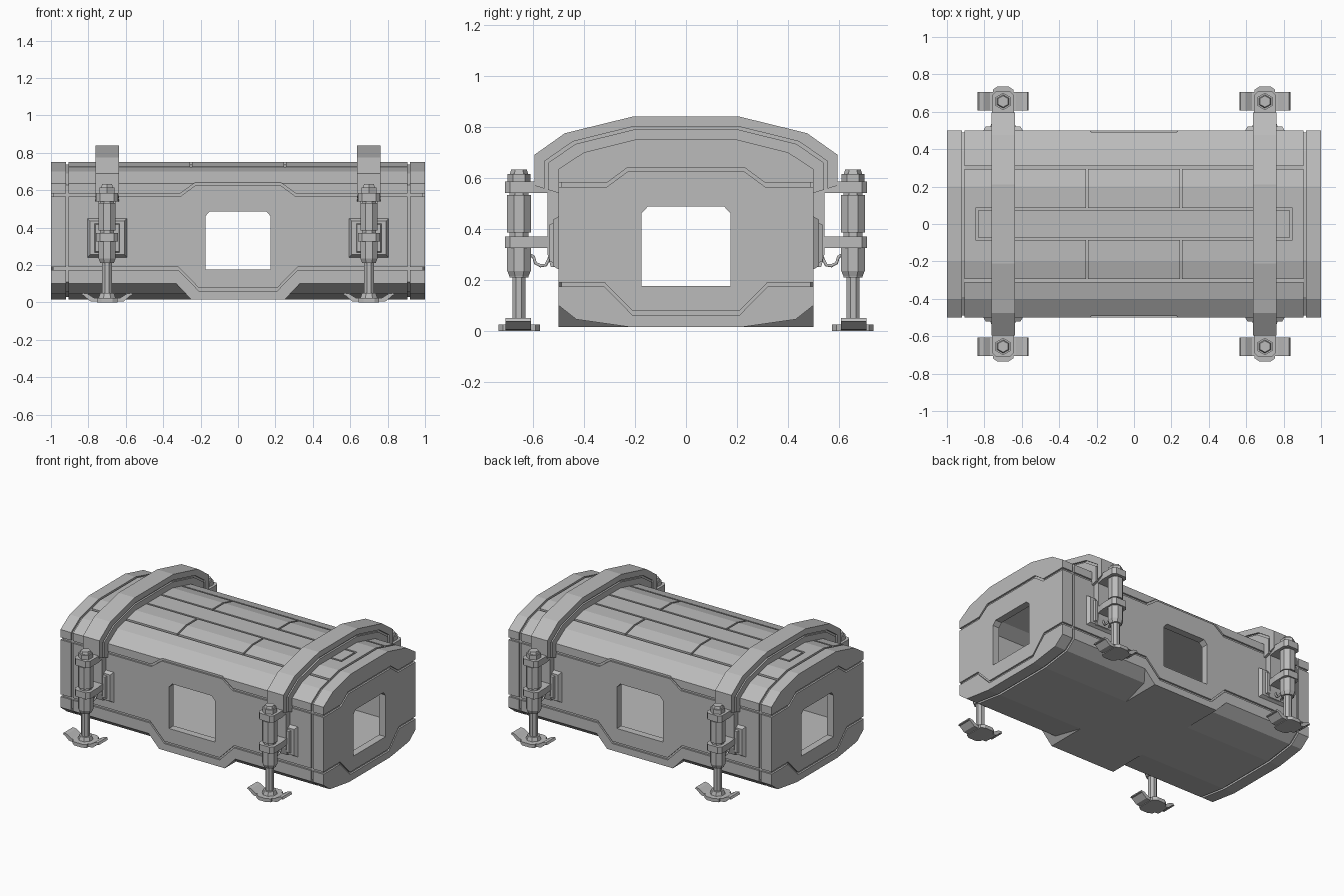
import bpy, bmesh, math
from mathutils import Vector

if "Cube" in bpy.data.objects:
    bpy.data.objects.remove(bpy.data.objects["Cube"])

GREY = (0.5, 0.5, 0.5, 1)
metal = bpy.data.materials.new("grey_metal")
metal.use_nodes = True
metal.diffuse_color = GREY
metal.node_tree.nodes["Principled BSDF"].inputs["Base Color"].default_value = GREY


def finish(name, bm):
    bmesh.ops.recalc_face_normals(bm, faces=bm.faces)
    mesh = bpy.data.meshes.new(name)
    bm.to_mesh(mesh)
    bm.free()
    mesh.materials.append(metal)
    ob = bpy.data.objects.new(name, mesh)
    bpy.context.collection.objects.link(ob)
    return ob


def prism(name, pts, axis, a, b, taper=1.0):
    """Extrude a 2D outline along an axis; taper scales the far end."""
    bm = bmesh.new()
    cu = sum(p[0] for p in pts) / len(pts)
    cv = sum(p[1] for p in pts) / len(pts)
    place = {"x": lambda u, v, w: (w, u, v),
             "y": lambda u, v, w: (u, w, v),
             "z": lambda u, v, w: (u, v, w)}[axis]
    near = [bm.verts.new(place(u, v, a)) for u, v in pts]
    far = [bm.verts.new(place(cu + (u - cu) * taper, cv + (v - cv) * taper, b))
           for u, v in pts]
    bm.faces.new(near)
    bm.faces.new(far)
    n = len(pts)
    for i in range(n):
        j = (i + 1) % n
        bm.faces.new((near[i], near[j], far[j], far[i]))
    return finish(name, bm)


def rect(u0, u1, v0, v1):
    return [(u0, v0), (u1, v0), (u1, v1), (u0, v1)]


def box(name, x0, x1, y0, y1, z0, z1):
    return prism(name, rect(x0, x1, y0, y1), "z", z0, z1)


def mirrored(half):
    """Complete a right-hand outline with its left-hand copy."""
    return half + [(-u, v) for u, v in reversed(half)]


def column(name, x, y, r, z0, z1, sides=8, taper=1.0):
    ring = [(x + r * math.cos((i + .5) * math.tau / sides),
             y + r * math.sin((i + .5) * math.tau / sides)) for i in range(sides)]
    return prism(name, ring, "z", z0, z1, taper)


# Hull: arched roof, chamfered belly
HALF = [(.22, .015), (.43, .045), (.5, .10), (.5, .635), (.40, .70), (.2, .75)]
hull = prism("hull", mirrored(HALF), "x", -1, 1)
cutters = []


def cut(ob, op="DIFFERENCE"):
    mod = hull.modifiers.new(ob.name, "BOOLEAN")
    mod.object, mod.operation, mod.solver = ob, op, "EXACT"
    ob.hide_render = True
    cutters.append(ob)


# Full-depth sill under the side doors
cut(prism("door_sill", mirrored([(.25, .015), (.335, .105)]), "y", -.5, .5), "UNION")

# Hollow interior and door openings
cabin = [(.45, .14), (.45, .61), (.37, .66), (.19, .70)]
cut(prism("cabin", mirrored(cabin), "x", -.95, .95))
door = mirrored([(.175, .175), (.175, .46), (.15, .487)])
cut(prism("side_doors", door, "y", -2, 2))
cut(prism("end_doors", door, "x", -2, 2))

# Stepped panel seams around each wall
D = .012


def seam(path, axis, surface):
    full = [(-u, v) for u, v in path] + path[::-1]
    strip = [(u, v + .008) for u, v in full] + [(u, v - .008) for u, v in full[::-1]]
    for s in (-1, 1):
        cut(prism("seam", strip, axis, s * (surface - D), s * (surface + .1)))


for axis, surface, end in (("y", .5, 1.1), ("x", 1, .6)):
    seam([(end, .573), (.31, .573), (.23, .632)], axis, surface)
    seam([(end, .182), (.32, .182), (.21, .07)], axis, surface)

# Ring seams near both ends
outer = [(u * 1.1, .38 + (v - .38) * 1.15) for u, v in mirrored(HALF)]
inner = [(u * .976, .38 + (v - .38) * .966) for u, v in mirrored(HALF)]


def ring(name, out, inn, x0, x1):
    bm = bmesh.new()
    loops = [[bm.verts.new((x, u, v)) for u, v in pts]
             for pts, x in ((out, x0), (out, x1), (inn, x1), (inn, x0))]
    n = len(out)
    for k in range(4):
        a, b = loops[k], loops[(k + 1) % 4]
        for i in range(n):
            j = (i + 1) % n
            bm.faces.new((a[i], a[j], b[j], b[i]))
    return finish(name, bm)


for s in (-1, 1):
    cut(ring("ring_seam", outer, inner, s * .905, s * .92))

# Roof panel seams
for s in (-1, 1):
    cut(box("roof_seam", -.905, .905, s * .295, s * .31, .712, .8))
    cut(box("roof_seam", -.847, .847, s * .072, s * .085, .738, .8))
    cut(box("roof_seam", s * .835, s * .847, -.08, .08, .738, .8))
    for t in (-1, 1):
        cut(prism("roof_seam", [(t * .08, .738), (t * .2, .738), (t * .3, .712),
                                (t * .3, .8), (t * .08, .8)], "x", s * .245, s * .257))

# Bake the cuts and drop the cutters
bpy.context.view_layer.update()
graph = bpy.context.evaluated_depsgraph_get()
baked = bpy.data.meshes.new_from_object(hull.evaluated_get(graph))
hull.modifiers.clear()
hull.data = baked
baked.materials.clear()
baked.materials.append(metal)
for ob in cutters:
    bpy.data.objects.remove(ob)

# Layered arch bands over the roof
LOW = [(.498, .54), (.498, .632), (.40, .698), (.2, .748)]
HIGH = [(.595, .57), (.595, .69), (.475, .775), (.21, .84)]


def arch(name, x, t0, t1, hw):
    def lerp(t):
        return [tuple(Vector(a).lerp(Vector(b), t)) for a, b in zip(LOW, HIGH)]
    prism(name, mirrored(lerp(t1)) + mirrored(lerp(t0))[::-1], "x", x - hw, x + hw)


def leg(x, s):
    """One jack leg on the side s (-1 front, 1 back)."""
    y = s * .655
    # Wall mount: tapered plate, raised pad, strut up to the band
    prism("mount_plate", rect(x - .107, x + .107, .24, .45), "y", s * .498, s * .522, .86)
    prism("mount_pad", rect(x - .07, x + .07, .265, .425), "y", s * .515, s * .535, .9)
    prism("mount_strut", [(s * .498, .25), (s * .53, .25), (s * .543, .30),
                          (s * .543, .56), (s * .498, .56)], "x", x - .045, x + .045)
    # Clamps holding the cylinder
    for name, inner_y, z0, z1 in (("upper_clamp", .53, .54, .585),
                                  ("lower_clamp", .525, .325, .37)):
        out = [(x - .058, s * .60), (x - .058, s * .69), (x - .038, s * .71),
               (x + .038, s * .71), (x + .058, s * .69), (x + .058, s * .60),
               (x + .045, s * inner_y), (x - .045, s * inner_y)]
        prism(name, out, "z", z0, z1)
    # Cylinder, piston and cap
    column("cap_bolt", x, y, .046, .585, .615, 6)
    column("cap_tip", x, y, .036, .615, .632, 6, .85)
    column("cylinder_core", x, y, .04, .21, .56)
    column("upper_sleeve", x, y, .05, .385, .532)
    column("lower_sleeve", x, y, .05, .235, .325)
    column("sleeve_taper", x, y, .04, .213, .235, 8, 1.25)
    column("piston", x, y, .028, .03, .22)
    # Foot: bent plate with upturned wings, cross bar and collar
    wings = [(.07, .004), (.09, .006), (.125, .036), (.137, .036), (.13, .05),
             (.105, .046), (.07, .024)]
    prism("foot_plate", [(x + u, v) for u, v in mirrored(wings)], "y", s * .607, s * .707)
    bar = [(x - .055, s * .59), (x - .03, s * .573), (x + .03, s * .573), (x + .055, s * .59),
           (x + .055, s * .718), (x + .03, s * .735), (x - .03, s * .735), (x - .055, s * .718)]
    prism("foot_bar", bar, "z", 0, .024)
    column("foot_collar", x, y, .05, .02, .05, 8, .8)
    # Slack hose from the cylinder to the wall mount
    curve = bpy.data.curves.new("hose", "CURVE")
    curve.dimensions, curve.bevel_depth, curve.bevel_resolution = "3D", .007, 1
    line = curve.splines.new("POLY")
    path = [(.615, .30), (.598, .29), (.59, .265), (.57, .255), (.55, .258),
            (.538, .28), (.53, .31)]
    line.points.add(len(path) - 1)
    for p, (v, z) in zip(line.points, path):
        p.co = (x, s * v, z, 1)
    curve.materials.append(metal)
    bpy.context.collection.objects.link(bpy.data.objects.new("hose", curve))


for x in (-.7, .7):
    arch("band_base", x, 0, .45, .0625)
    arch("band_gap", x, .45, .58, .05)
    arch("band_top", x, .58, 1, .0625)
    for s in (-1, 1):
        leg(x, s)
